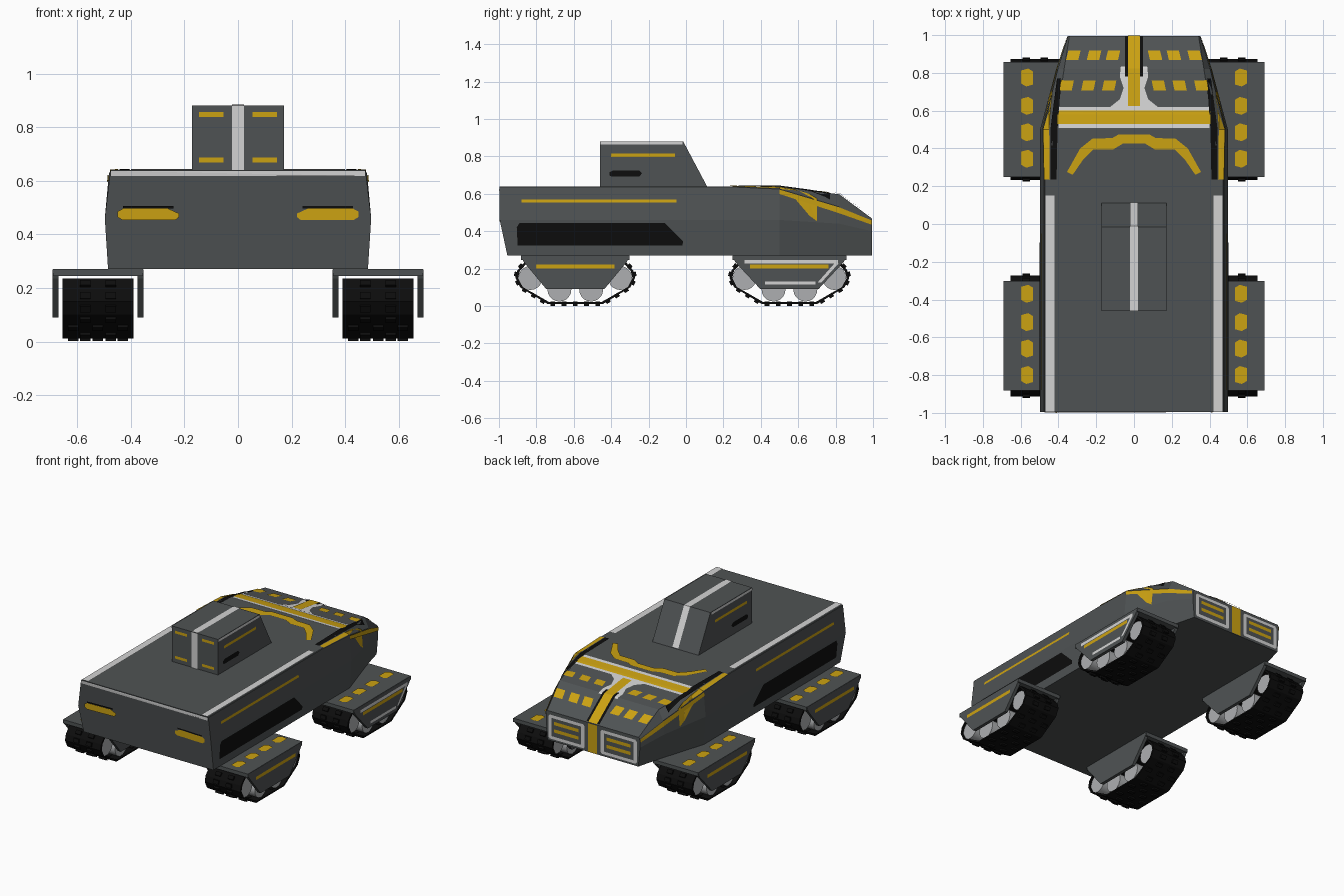
import bpy, bmesh, math
from mathutils import Vector, Matrix
from mathutils.bvhtree import BVHTree

if "Cube" in bpy.data.objects:
    bpy.data.objects.remove(bpy.data.objects["Cube"])

def mat(name, c):
    m = bpy.data.materials.new(name)
    m.diffuse_color = (*c, 1)
    m.use_nodes = True
    m.node_tree.nodes["Principled BSDF"].inputs["Base Color"].default_value = m.diffuse_color
    return m

GREY = mat("dark grey", (0.078, 0.086, 0.088))
YELLOW = mat("amber yellow", (0.60, 0.36, 0.006))
WHITE = mat("off white", (0.65, 0.65, 0.65))
BLACK = mat("black", (0.004, 0.004, 0.004))
STEEL = mat("wheel grey", (0.42, 0.43, 0.44))

def finish(name, bm, material, mirror=False):
    if mirror:
        geo = bmesh.ops.duplicate(bm, geom=bm.verts[:] + bm.edges[:] + bm.faces[:])["geom"]
        bmesh.ops.scale(bm, vec=(-1, 1, 1), verts=[g for g in geo if isinstance(g, bmesh.types.BMVert)])
        bmesh.ops.reverse_faces(bm, faces=[g for g in geo if isinstance(g, bmesh.types.BMFace)])
    me = bpy.data.meshes.new(name)
    bm.to_mesh(me)
    bm.free()
    me.materials.append(material)
    ob = bpy.data.objects.new(name, me)
    bpy.context.collection.objects.link(ob)
    return ob

def loft(bm, rings, caps=True, closed=False):
    vs = [[bm.verts.new(p) for p in r] for r in rings]
    n = len(rings[0])
    for a, b in zip(vs, vs[1:] + ([vs[0]] if closed else [])):
        for i in range(n):
            bm.faces.new((a[i], a[(i + 1) % n], b[(i + 1) % n], b[i]))
    if caps:
        bm.faces.new(vs[0])
        bm.faces.new(vs[-1])
    bmesh.ops.recalc_face_normals(bm, faces=bm.faces[:])

def prism(bm, profile, x0, x1):
    """Extrude a (y, z) profile along x."""
    sub = bmesh.new()
    loft(sub, [[(x, y, z) for y, z in profile] for x in (x0, x1)])
    me = bpy.data.meshes.new("tmp")
    sub.to_mesh(me)
    sub.free()
    bm.from_mesh(me)
    bpy.data.meshes.remove(me)

def surface(ob):
    bm = bmesh.new()
    bm.from_mesh(ob.data)
    tree = BVHTree.FromBMesh(bm)
    bm.free()
    return tree

def rect(a0, b0, a1, b1, slant=0):
    return [(a0, b0), (a1, b0), (a1 + slant, b1), (a0 + slant, b1)]

def decal(name, material, tree, side, polys, mirror=True, lift=0.004):
    """Lay flat painted shapes onto a surface, seen from side '+x', '-y', '+y' or '+z'."""
    s = -1 if side[0] == "-" else 1
    k = "xyz".index(side[1])
    out = Vector([s if i == k else 0 for i in range(3)])
    bm = bmesh.new()
    for poly in polys:
        bm.faces.new([bm.verts.new(Vector((*p[:k], 3 * s, *p[k:]))) for p in poly])
    bmesh.ops.triangulate(bm, faces=bm.faces[:])
    cuts = [((0, y, 0), (0, 1, 0)) for y in (0.5, 0.58, 0.66, 0.74, 0.82)] + [((0, 0, 0.46), (0, 0, 1))]
    for co, no in cuts:
        if abs(Vector(no)[k]) < 0.5:
            bmesh.ops.bisect_plane(bm, geom=bm.verts[:] + bm.edges[:] + bm.faces[:], plane_co=co, plane_no=no)
    for v in bm.verts:
        hit = tree.ray_cast(v.co, -out)
        if hit[0] is None:
            p = v.co.copy()
            p[k] = 0.45 * s
            hit = tree.find_nearest(p)
        v.co = hit[0] + (hit[1] if hit[1].dot(out) > 0.2 else out) * lift
    bm.normal_update()
    bmesh.ops.reverse_faces(bm, faces=[f for f in bm.faces if f.normal.dot(out) < 0])
    return finish(name, bm, material, mirror)

# Hull: cross-sections along its length
rings = []
for y, yb, xb, xm, zm, xs, zs, xt, zt in (
        (-0.996, -0.955, .485, .497, .46, .476, .637, .472, .64),
        (0.24, 0.24, .485, .497, .46, .476, .637, .472, .64),
        (0.50, 0.50, .485, .497, .46, .482, .625, .42, .64),
        (0.82, 0.82, .385, .412, .44, .403, .53, .37, .597),
        (0.994, 0.994, .34, .352, .40, .35, .46, .342, .468)):
    half = [(xb, yb, .27), (xm, y, zm), (xs, y, zs), (xt, y, zt)]
    rings.append(half + [(-x, a, z) for x, a, z in reversed(half)])
bm = bmesh.new()
loft(bm, rings)
hull = surface(finish("hull", bm, GREY))

# Roof cabin
bm = bmesh.new()
prism(bm, [(-.46, .63), (-.46, .88), (-.015, .88), (.115, .635)], -.172, .172)
cabin = surface(finish("roof_cabin", bm, GREY))
decal("cabin_top_stripe", WHITE, cabin, "+z", [rect(-.022, -.46, .022, -.015), rect(-.022, -.0149, .022, .11)], False)
decal("cabin_end_stripe", WHITE, cabin, "-y", [rect(-.022, .64, .022, .88)], False)
decal("cabin_end_bars", YELLOW, cabin, "-y", [rect(.055, z, .145, z + .018) for z in (.668, .838)])
decal("cabin_edge_stripe", WHITE, cabin, "+x", [rect(-.458, .864, -.02, .879)])
decal("cabin_side_line", YELLOW, cabin, "+x", [rect(-.40, .797, -.06, .815)])
decal("cabin_side_vent", BLACK, cabin, "+x",
      [[(-.41, .70), (-.40, .692), (-.25, .692), (-.235, .71), (-.25, .725), (-.39, .725), (-.41, .715)]])

# Hull side paint
decal("side_panel", BLACK, hull, "+x",
      [[(-.90, .325), (-.02, .325), (-.015, .345), (-.115, .445), (-.89, .445), (-.905, .42)]])
decal("side_line", YELLOW, hull, "+x", [rect(-.88, .553, -.05, .57)])
decal("shoulder_band", YELLOW, hull, "+x",
      [[(.5, .598), (.82, .495), (.99, .435), (.99, .458), (.82, .527), (.5, .622)]])

# Deck and -y end paint
decal("deck_stripe", WHITE, hull, "+z", [rect(.422, -.995, .468, .15)])
decal("end_edge_stripe", WHITE, hull, "-y", [rect(-.474, .618, .474, .637)], False)
decal("end_lamps", YELLOW, hull, "-y",
      [[(.22, .465), (.235, .453), (.43, .453), (.45, .465), (.45, .485), (.43, .496), (.26, .496), (.22, .478)]])
decal("lamp_lids", BLACK, hull, "-y", [rect(.24, .497, .43, .506)])

# Hood paint
decal("hood_arc", YELLOW, hull, "+z",
      [[(0, .475), (.08, .475), (.115, .455), (.22, .452), (.285, .40), (.355, .275),
        (.325, .26), (.27, .34), (.215, .395), (.11, .395), (.06, .425), (0, .425)]])
decal("hood_white_bands", WHITE, hull, "+z", [rect(-.40, .508, .40, .53), rect(-.40, .60, .40, .62)], False)
decal("hood_yellow_band", YELLOW, hull, "+z", [rect(-.405, .53, .405, .60)], False)
decal("hood_tee", WHITE, hull, "+z",
      [[(0, .62), (.125, .62), (.075, .66), (.055, .72), (.075, .78), (.07, .83), (0, .83)]], lift=.0045)
decal("hood_flanks", BLACK, hull, "+z", [rect(.03, .78, .048, .99)], lift=.006)
decal("hood_centre_stripe", YELLOW, hull, "+z", [rect(-.032, .625, .032, .993)], False, .0075)
decal("hood_dashes", YELLOW, hull, "+z",
      [rect(x, .705, x + .065, .76, -.012) for x in (.105, .215, .33)]
      + [rect(x, .865, x + .065, .915, -.012) for x in (.085, .185, .295)])
decal("hood_edge_black", BLACK, hull, "+z",
      [[(.41, .235), (.442, .235), (.44, .5), (.405, .77), (.385, .77), (.405, .5)]])
decal("hood_edge_yellow", YELLOW, hull, "+z",
      [[(.446, .235), (.475, .235), (.478, .5), (.445, .70), (.43, .70), (.448, .5)]])

# Nose lamps
nose = [[(.07, .285), (.32, .285), (.33, .295), (.33, .435), (.32, .447), (.07, .447), (.06, .435), (.06, .295)]]
inner = [[(.085, .305), (.305, .305), (.305, .428), (.085, .428)]]
decal("lamp_frames", WHITE, hull, "+y", nose, lift=.003)
decal("lamp_panels", GREY, hull, "+y", inner, lift=.0045)
decal("lamp_bars", YELLOW, hull, "+y", [rect(.105, z, .285, z + .022) for z in (.335, .385)], lift=.006)
decal("nose_stripe", YELLOW, hull, "+y", [rect(-.035, .272, .035, .465)], False, .004)

# Four track pods, mirrored left and right
for tag, cy, w in (("front", -.592, .29), ("rear", .553, .305)):
    # Fairing: top plate with two tapered skirts
    skirt = [(cy - w, .268), (cy - w + .015, .235), (cy - .155, .09), (cy + .155, .09),
             (cy + w - .015, .235), (cy + w, .268)]
    bm = bmesh.new()
    prism(bm, skirt, .67, .692)
    prism(bm, skirt, .353, .375)
    prism(bm, [(cy - w, .245), (cy - w, .27), (cy + w, .27), (cy + w, .245)], .354, .691)
    fairing = surface(finish(tag + "_fairing", bm, GREY, True))
    decal(tag + "_fairing_line", YELLOW, fairing, "+x", [rect(cy - .21, .2, cy + .21, .222)])
    decal(tag + "_fairing_dashes", YELLOW, fairing, "+z",
          [[(.535, y + .01), (.57, y), (.597, y + .015), (.597, y + .085), (.56, y + .095), (.535, y + .08)]
           for y in (cy - .255, cy - .115, cy + .025, cy + .175)])
    if tag == "rear":
        decal("fairing_trim", WHITE, fairing, "+x",
              [rect(cy - .24, .227, cy + .26, .246), rect(cy - .13, .115, cy + .14, .132),
               [(cy + .15, .125), (cy + .17, .125), (cy + .262, .227), (cy + .24, .227)]], False)

    # Thin belt around the wheels
    path = [(-.15, .012), (.15, .012), (.295, .10), (.32, .15), (.31, .19), (.27, .235),
            (-.27, .235), (-.31, .19), (-.32, .15), (-.295, .10)]
    bm = bmesh.new()
    mid = Vector((0, .13))
    belt = []
    for p in path:
        p = Vector(p)
        q = p - (p - mid).normalized() * .014
        belt.append([(.39, cy + p.x, p.y), (.655, cy + p.x, p.y), (.655, cy + q.x, q.y), (.39, cy + q.x, q.y)])
    loft(bm, belt, False, True)
    finish(tag + "_track_belt", bm, BLACK, True)

    # Tread lugs along the outside of the belt
    bm = bmesh.new()
    for (ay, az), (by, bz) in zip(path, path[1:] + path[:1]):
        if az > .2 and bz > .2:
            continue
        d = math.hypot(by - ay, bz - az)
        for i in range(max(1, round(d / .06))):
            t = (i + .5) / max(1, round(d / .06))
            xs = (.43, .523, .615) if i % 2 else (.475, .57)
            for x in xs:
                m = (Matrix.Translation((x, cy + ay + (by - ay) * t, az + (bz - az) * t))
                     @ Matrix.Rotation(math.atan2(bz - az, by - ay), 4, "X")
                     @ Matrix.Diagonal((.04, .025, .022, 1)))
                bmesh.ops.create_cube(bm, size=1, matrix=m)
    finish(tag + "_track_lugs", bm, BLACK, True)

    # Road wheels
    bm = bmesh.new()
    for y, z in ((-.24, .15), (-.085, .088), (.085, .088), (.24, .15)):
        m = Matrix.Translation((.5225, cy + y, z)) @ Matrix.Rotation(math.pi / 2, 4, "Y")
        bmesh.ops.create_cone(bm, cap_ends=True, segments=20, radius1=.064, radius2=.064, depth=.245, matrix=m)
    wheels = finish(tag + "_wheels", bm, STEEL, True)
    bpy.context.view_layer.objects.active = wheels
    wheels.select_set(True)
    bpy.ops.object.shade_smooth_by_angle()
    wheels.select_set(False)
